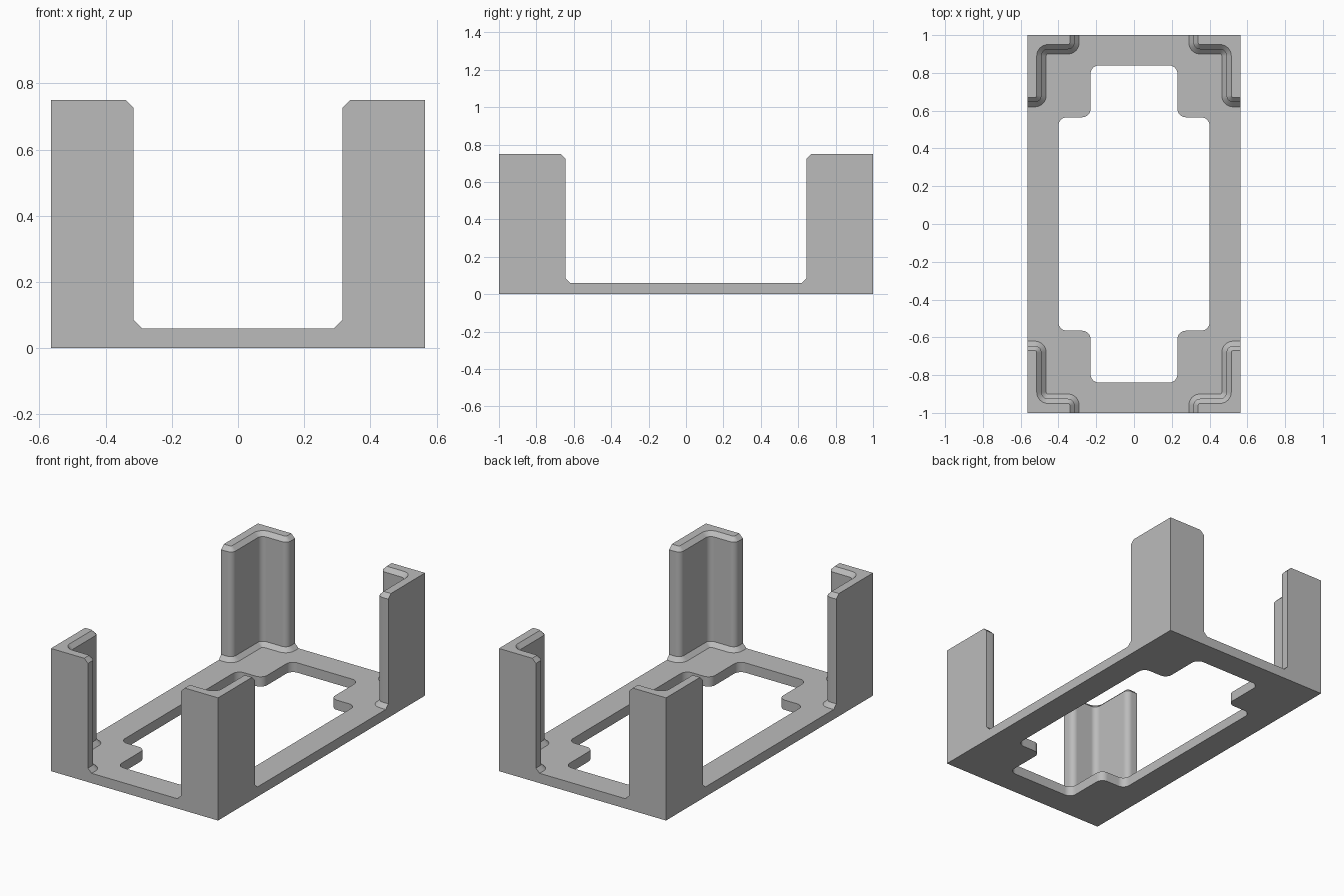
import bpy
import bmesh
import math
from mathutils import Vector

cube = bpy.data.objects.get("Cube")
if cube:
    bpy.data.objects.remove(cube, do_unlink=True)

HALF_W, HALF_L = 0.565, 1.0      # outer half width and half length
PLATE_T, HEIGHT = 0.06, 0.75     # plate thickness and overall height
BEVEL = 0.025                    # foot flare and top chamfer
STEPS = 8

grey = bpy.data.materials.new("plain_grey")
grey.use_nodes = True
colour = (0.5, 0.5, 0.5, 1)
grey.diffuse_color = colour
grey.node_tree.nodes["Principled BSDF"].inputs["Base Color"].default_value = colour


def rounded(corners):
    """Closed right-angled outline; each corner is (x, y, radius)."""
    points = []
    for i, (x, y, r) in enumerate(corners):
        p = Vector((x, y))
        if r == 0:
            points.append(p)
            continue
        to_prev = (Vector(corners[i - 1][:2]) - p).normalized()
        to_next = (Vector(corners[(i + 1) % len(corners)][:2]) - p).normalized()
        centre = p + r * (to_prev + to_next)
        for k in range(STEPS + 1):
            t = math.pi / 2 * k / STEPS
            points.append(centre - r * (to_next * math.cos(t) + to_prev * math.sin(t)))
    return points


def finish(bm, name):
    bmesh.ops.recalc_face_normals(bm, faces=bm.faces[:])
    mesh = bpy.data.meshes.new(name)
    bm.to_mesh(mesh)
    bm.free()
    mesh.materials.append(grey)
    obj = bpy.data.objects.new(name, mesh)
    bpy.context.collection.objects.link(obj)
    bpy.ops.object.select_all(action='DESELECT')
    obj.select_set(True)
    bpy.context.view_layer.objects.active = obj
    bpy.ops.object.shade_smooth_by_angle(angle=math.radians(30))


def ring(bm, points, z):
    return [bm.verts.new((p.x, p.y, z)) for p in points]


# Base plate with a stepped, rounded opening
quarter = [(0.40, 0.565), (0.23, 0.565), (0.23, 0.84)]
half = quarter + [(-x, y) for x, y in reversed(quarter)]
opening = [(x, y, 0.045) for x, y in half + [(-x, -y) for x, y in half]]
border = [(sx * HALF_W, sy * HALF_L, 0) for sx, sy in ((1, 1), (-1, 1), (-1, -1), (1, -1))]

bm = bmesh.new()
for outline in (border, opening):
    verts = ring(bm, rounded(outline), 0)
    for i, v in enumerate(verts):
        bm.edges.new((verts[i - 1], v))
bmesh.ops.triangle_fill(bm, edges=bm.edges[:], use_beauty=True)
extruded = bmesh.ops.extrude_face_region(bm, geom=bm.faces[:])["geom"]
bmesh.ops.translate(bm, vec=(0, 0, PLATE_T),
                    verts=[g for g in extruded if isinstance(g, bmesh.types.BMVert)])
finish(bm, "base_plate")


# Corner posts: L-shaped section lofted through flared foot and chamfered top
def post_section(d):
    r = 0.035
    x_end, x_in = 0.315 - d, 0.49 - d
    y_end, y_in = 0.645 - d, 0.925 - d
    return rounded([(HALF_W, HALF_L, 0), (x_end, HALF_L, 0), (x_end, y_in, r + d),
                    (x_in, y_in, r - d), (x_in, y_end, r + d), (HALF_W, y_end, 0)])


LEVELS = [(PLATE_T, BEVEL), (PLATE_T + BEVEL, 0), (HEIGHT - BEVEL, 0), (HEIGHT, -BEVEL)]


def corner_post(name, sx, sy):
    bm = bmesh.new()
    rings = []
    for z, d in LEVELS:
        rings.append(ring(bm, [Vector((p.x * sx, p.y * sy)) for p in post_section(d)], z))
    for low, high in zip(rings, rings[1:]):
        for i in range(len(low)):
            bm.faces.new((low[i - 1], low[i], high[i], high[i - 1]))
    bm.faces.new(rings[0])
    bm.faces.new(rings[-1])
    finish(bm, name)


for side, sx in (("left", 1), ("right", -1)):
    for end, sy in (("front", -1), ("back", 1)):
        corner_post(f"{end}_{side}_corner_post", sx, sy)
